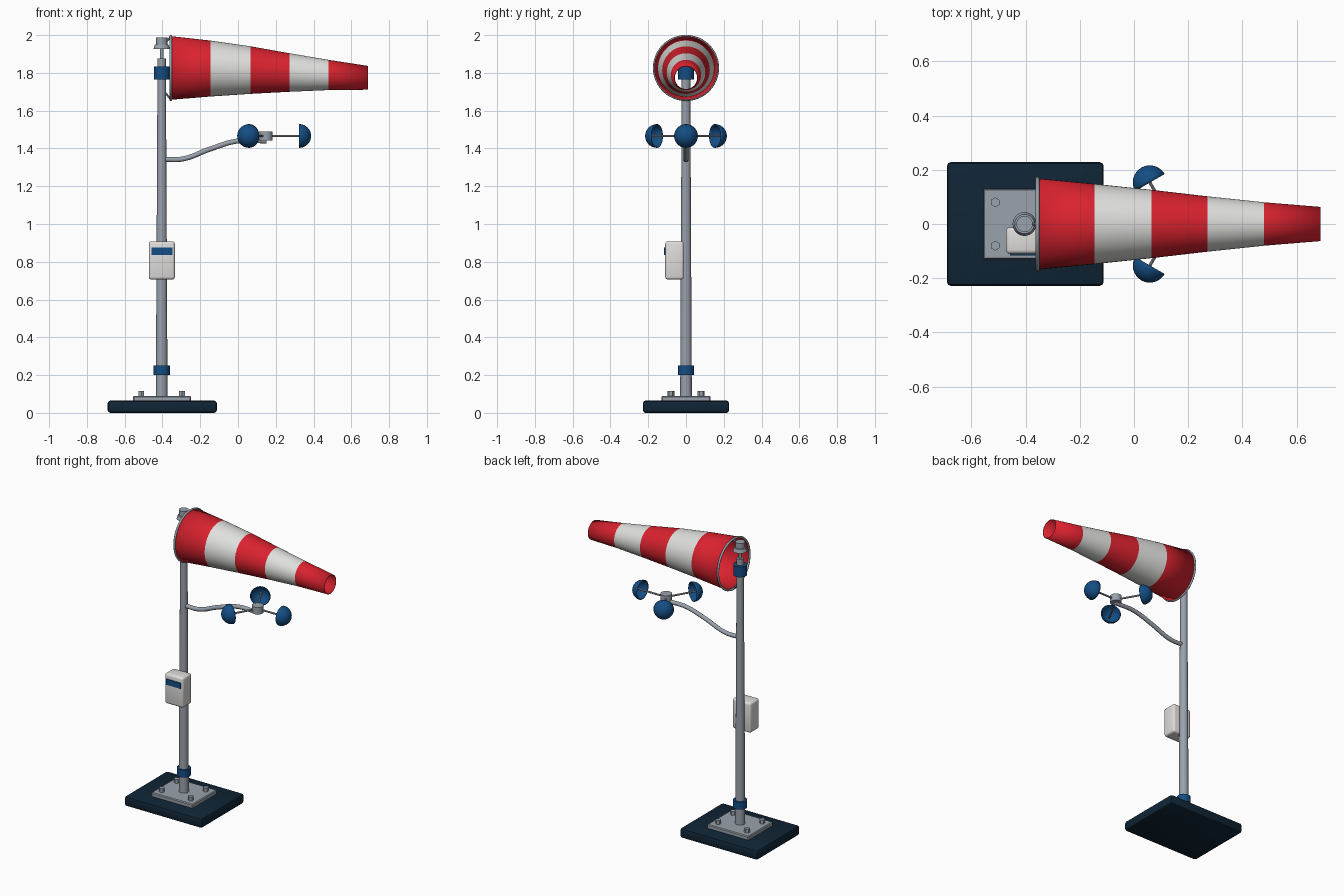
import bpy, bmesh, math
from mathutils import Vector

if "Cube" in bpy.data.objects:
    bpy.data.objects.remove(bpy.data.objects["Cube"])

PX = -0.404                      # mast axis


def material(name, rgb):
    m = bpy.data.materials.new(name)
    m.diffuse_color = (*rgb, 1)
    m.use_nodes = True
    m.node_tree.nodes["Principled BSDF"].inputs["Base Color"].default_value = m.diffuse_color
    return m


RED = material("red_fabric", (0.70, 0.016, 0.028))
WHITE = material("white_fabric", (0.74, 0.74, 0.72))
STEEL = material("galvanised_steel", (0.32, 0.36, 0.41))
BLUE = material("blue_paint", (0.007, 0.075, 0.23))
NAVY = material("dark_navy", (0.005, 0.018, 0.036))
CASE = material("off_white_case", (0.74, 0.72, 0.70))


def finish(name, bm, mats, smooth=True):
    bmesh.ops.recalc_face_normals(bm, faces=bm.faces)
    me = bpy.data.meshes.new(name)
    bm.to_mesh(me)
    bm.free()
    ob = bpy.data.objects.new(name, me)
    bpy.context.collection.objects.link(ob)
    for m in mats:
        me.materials.append(m)
    if smooth:
        bpy.ops.object.select_all(action='DESELECT')
        ob.select_set(True)
        bpy.context.view_layer.objects.active = ob
        bpy.ops.object.shade_smooth_by_angle(angle=math.radians(35))
    return ob


def box(name, lo, hi, mat, bevel=0.0, segments=2):
    bm = bmesh.new()
    bmesh.ops.create_cube(bm, size=1)
    for v in bm.verts:
        v.co = [lo[i] + (v.co[i] + 0.5) * (hi[i] - lo[i]) for i in range(3)]
    if bevel:
        bmesh.ops.bevel(bm, geom=bm.edges[:], offset=bevel, segments=segments,
                        profile=0.5, affect='EDGES')
    return finish(name, bm, [mat])


def rod(name, a, b, r1, r2, mat, sides=24):
    a, b = Vector(a), Vector(b)
    bm = bmesh.new()
    bmesh.ops.create_cone(bm, cap_ends=True, segments=sides, radius1=r1,
                          radius2=r2, depth=(b - a).length)
    ob = finish(name, bm, [mat])
    ob.rotation_euler = (b - a).to_track_quat('Z', 'Y').to_euler()
    ob.location = (a + b) / 2
    return ob


def post(name, x, y, z0, z1, r, mat, r2=None, sides=24):
    return rod(name, (x, y, z0), (x, y, z1), r, r2 or r, mat, sides)


# Base slab, mounting plate and hex bolts
box("base_slab", (-0.69, -0.228, 0), (-0.112, 0.228, 0.065), NAVY, 0.014)
box("mounting_plate", (-0.556, -0.13, 0.06), (-0.248, 0.13, 0.09), STEEL, 0.005, 1)
for sx in (-1, 1):
    for sy in (-1, 1):
        post("bolt", PX + sx * 0.108, sy * 0.08, 0.085, 0.116, 0.018, STEEL, sides=6)

# Tapered mast with two painted collars
post("mast", PX, 0, 0.08, 1.876, 0.031, STEEL, 0.022)
post("lower_collar", PX, 0, 0.2, 0.25, 0.043, BLUE)
post("upper_collar", PX, 0, 1.765, 1.835, 0.042, BLUE)

# Swivel cap on top of the mast
post("swivel_spindle", PX, 0, 1.87, 1.93, 0.009, STEEL, sides=12)
post("swivel_flange", PX, 0, 1.926, 1.95, 0.044, STEEL, 0.036)
post("swivel_cap", PX, 0, 1.945, 1.987, 0.03, STEEL)

# Control box with a display plate
box("control_box", (-0.472, -0.11, 0.706), (-0.334, -0.012, 0.908), CASE, 0.014, 3)
box("display_plate", (-0.457, -0.116, 0.837), (-0.347, -0.109, 0.875), BLUE)

# Windsock: drooping tapered sleeve, (x, centre z, radius) at each stripe edge
SOCK = [(-0.352, 1.826, 0.168), (-0.145, 1.823, 0.148), (0.065, 1.815, 0.126),
        (0.272, 1.802, 0.102), (0.48, 1.789, 0.080), (0.688, 1.774, 0.063)]
N = 48
bm = bmesh.new()
rings = []
for x, z, r in SOCK:
    rings.append([bm.verts.new((x, r * math.cos(2 * math.pi * i / N),
                                z + r * math.sin(2 * math.pi * i / N))) for i in range(N)])
for k in range(len(rings) - 1):
    for i in range(N):
        j = (i + 1) % N
        f = bm.faces.new((rings[k][i], rings[k][j], rings[k + 1][j], rings[k + 1][i]))
        f.material_index = k % 2
sock = finish("windsock", bm, [RED, WHITE])
shell = sock.modifiers.new("thickness", 'SOLIDIFY')
shell.thickness = 0.004
shell.offset = -1

# Mouth hoop and the struts that hold it to the mast
bpy.ops.mesh.primitive_torus_add(major_radius=0.168, minor_radius=0.007,
                                 major_segments=48, minor_segments=10,
                                 location=(-0.356, 0, 1.826),
                                 rotation=(0, math.pi / 2, 0))
hoop = bpy.context.object
hoop.name = "mouth_hoop"
hoop.data.materials.append(STEEL)
bpy.ops.object.shade_smooth_by_angle(angle=math.radians(60))
rod("upper_hoop_strut", (PX, 0, 1.94), (-0.357, 0, 1.99), 0.006, 0.006, STEEL, 10)
rod("lower_hoop_strut", (PX, 0, 1.72), (-0.357, 0, 1.66), 0.005, 0.005, STEEL, 10)

# Curved side arm
cu = bpy.data.curves.new("side_arm", 'CURVE')
cu.dimensions = '3D'
cu.bevel_depth = 0.014
cu.bevel_resolution = 3
cu.resolution_u = 10
cu.use_fill_caps = True
sp = cu.splines.new('BEZIER')
PATH = [(-0.40, 1.342), (-0.29, 1.345), (-0.15, 1.396), (0.0, 1.44), (0.15, 1.44)]
sp.bezier_points.add(len(PATH) - 1)
for p, (x, z) in zip(sp.bezier_points, PATH):
    p.co = (x, 0, z)
    p.handle_left_type = p.handle_right_type = 'AUTO'
arm = bpy.data.objects.new("side_arm", cu)
bpy.context.collection.objects.link(arm)
cu.materials.append(STEEL)

# Wind speed rotor: hub, three spokes and three hollow cups opening inward
HX, HZ = 0.147, 1.466
post("rotor_hub", HX, 0, 1.443, 1.49, 0.036, STEEL)
for k in range(3):
    a = k * 2 * math.pi / 3
    d = Vector((math.cos(a), math.sin(a), 0))
    hub = Vector((HX, 0, HZ))
    rod("rotor_spoke", hub + d * 0.02, hub + d * 0.235, 0.006, 0.006, STEEL, 10)
    bm = bmesh.new()
    bmesh.ops.create_uvsphere(bm, u_segments=28, v_segments=16, radius=0.063)
    bmesh.ops.delete(bm, geom=[v for v in bm.verts if v.co.z < -0.001], context='VERTS')
    cup = finish("rotor_cup", bm, [BLUE])
    cup.rotation_euler = d.to_track_quat('Z', 'Y').to_euler()
    cup.location = hub + d * 0.177
    wall = cup.modifiers.new("thickness", 'SOLIDIFY')
    wall.thickness = 0.004
    wall.offset = -1
